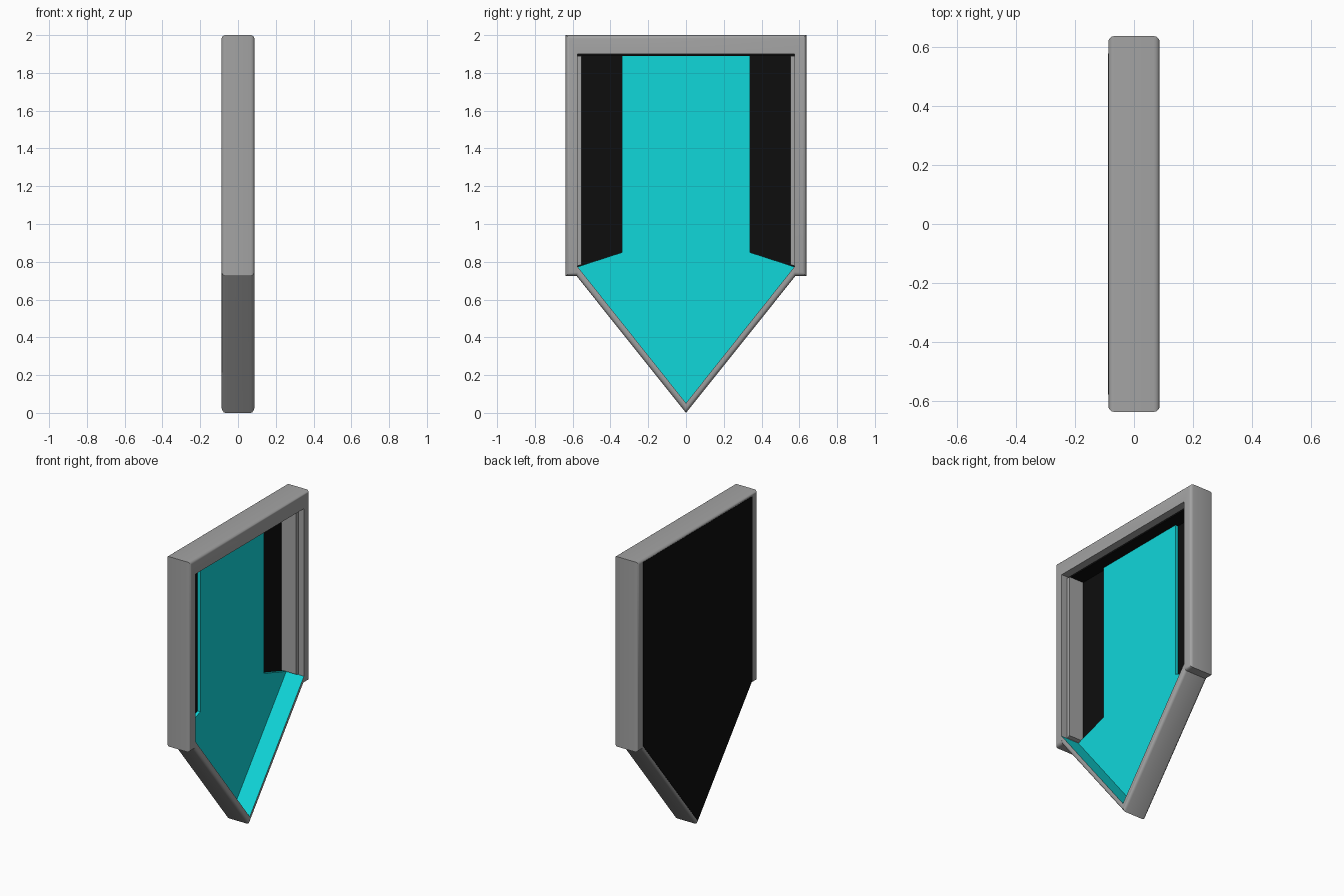
import bpy
import bmesh
import math

cube = bpy.data.objects.get("Cube")
if cube:
    bpy.data.objects.remove(cube)


def material(name, colour):
    mat = bpy.data.materials.new(name)
    mat.use_nodes = True
    mat.diffuse_color = (*colour, 1)
    mat.node_tree.nodes["Principled BSDF"].inputs["Base Color"].default_value = (*colour, 1)
    return mat


GREY = material("metal grey", (0.37, 0.37, 0.37))
BLACK = material("panel black", (0.004, 0.004, 0.004))
CYAN = material("bright cyan", (0.005, 0.68, 0.7))


def mirrored(half):
    """Complete a half outline of (y, z) points across y = 0."""
    return half + [(-y, z) for y, z in reversed(half) if y > 0]


def prism(name, outline, x0, x1, mats, outer=(), bevel=0.02):
    """Extrude a (y, z) outline along x, rounding the rims of the listed sides."""
    bm = bmesh.new()
    back = bm.faces.new([bm.verts.new((x0, y, z)) for y, z in outline])
    ext = bmesh.ops.extrude_face_region(bm, geom=[back])
    for v in ext["geom"]:
        if isinstance(v, bmesh.types.BMVert):
            v.co.x = x1
    bmesh.ops.recalc_face_normals(bm, faces=bm.faces)
    rims = []
    for i in outer:
        a, b = outline[i], outline[(i + 1) % len(outline)]
        mid = ((a[0] + b[0]) / 2, (a[1] + b[1]) / 2)
        for e in bm.edges:
            m = (e.verts[0].co + e.verts[1].co) / 2
            flat = abs(e.verts[0].co.x - e.verts[1].co.x) < 1e-5
            if flat and math.dist((m.y, m.z), mid) < 1e-4:
                rims.append(e)
    if rims:
        bmesh.ops.bevel(bm, geom=rims, offset=bevel, segments=4,
                        profile=0.5, affect="EDGES", clamp_overlap=True)
    # Upward faces take the second material, when there is one
    if len(mats) > 1:
        for f in bm.faces:
            f.material_index = int(f.normal.z > 0.3)
    mesh = bpy.data.meshes.new(name)
    bm.to_mesh(mesh)
    bm.free()
    for mat in mats:
        mesh.materials.append(mat)
    obj = bpy.data.objects.new(name, mesh)
    bpy.context.collection.objects.link(obj)
    bpy.ops.object.select_all(action="DESELECT")
    obj.select_set(True)
    bpy.context.view_layer.objects.active = obj
    bpy.ops.object.shade_smooth_by_angle(angle=math.radians(35))
    return obj


FRONT, BACK = 0.087, -0.087

# Upper frame: top bar and two side bars
frame = [(0.575, 1.9), (0.575, 0.725), (0.637, 0.725), (0.637, 2.0)]
prism("upper_frame", mirrored(frame), BACK, FRONT, [GREY], outer=(1, 2, 3, 4, 5))

# Pointed lower frame with a coloured inner lining
point = [(0.575, 0.775), (0.582, 0.728), (0, 0.0),
         (-0.582, 0.728), (-0.575, 0.775), (0, 0.052)]
prism("pointed_frame", point, BACK, FRONT, [GREY, CYAN], outer=(1, 2))

# Black back panel, filling the frame
panel = [(0, 0.025), (0.578, 0.745), (0.578, 1.982)]
prism("back_panel", mirrored(panel), BACK - 0.001, -0.063, [BLACK])

# Raised arrow pointing down
arrow = [(0, 0.05), (0.575, 0.773), (0.338, 0.85), (0.338, 1.89)]
prism("arrow", mirrored(arrow), -0.064, -0.043, [CYAN])

# Black strip under the top bar
prism("top_strip", mirrored([(0.575, 1.89), (0.575, 1.902)]), -0.064, 0.035, [BLACK])

# Inner rails beside the arrow
for side, label in ((1, "left"), (-1, "right")):
    rail = [(side * y, z) for y, z in ((0.552, 0.785), (0.577, 0.777), (0.577, 1.89), (0.552, 1.89))]
    prism("rail_" + label, rail, -0.064, 0.045, [GREY])
